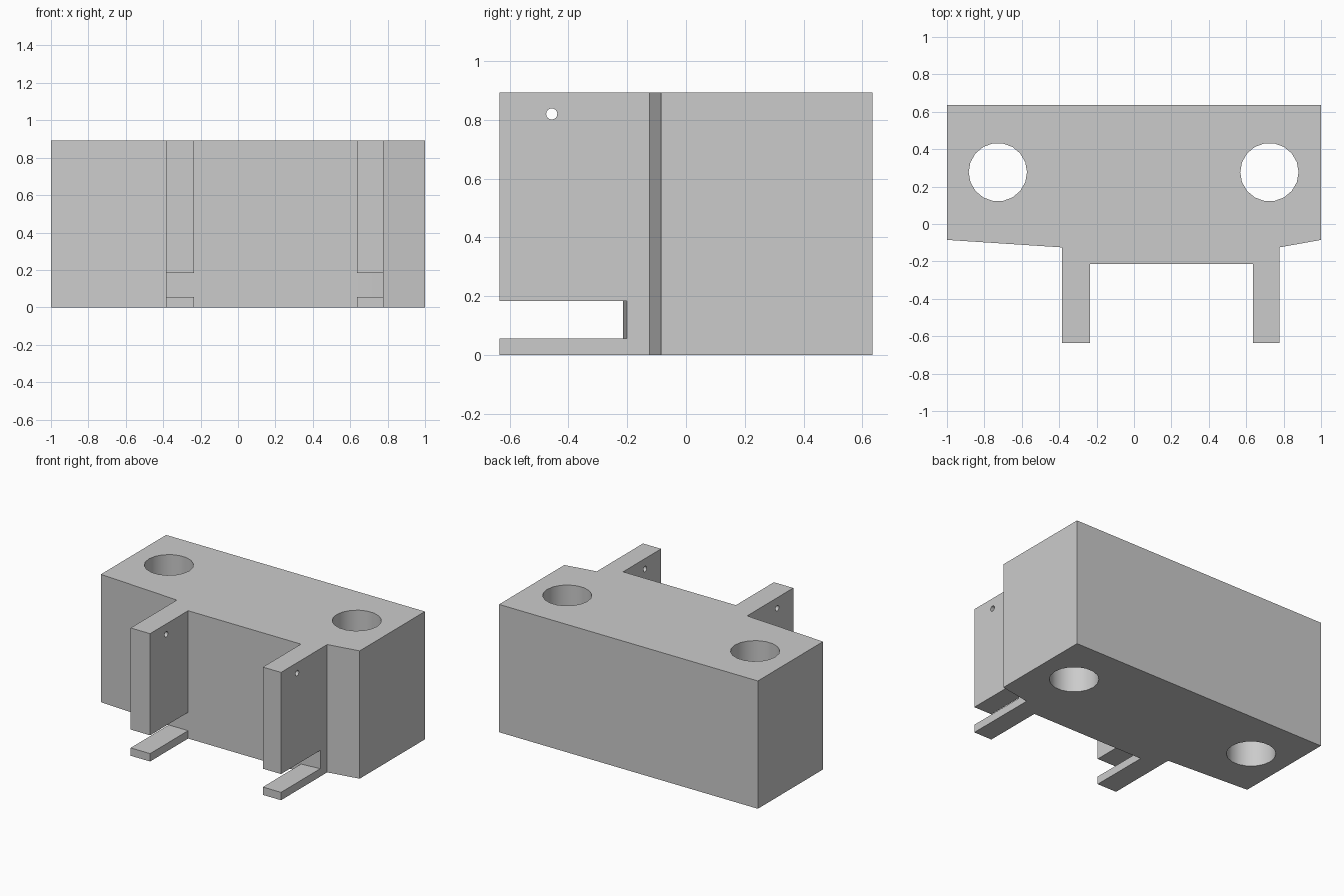
import bpy, bmesh, math
from mathutils import Matrix, Vector

cube = bpy.data.objects.get("Cube")
if cube:
    bpy.data.objects.remove(cube, do_unlink=True)

grey = bpy.data.materials.new("plain grey")
grey.use_nodes = True
colour = (0.6, 0.6, 0.6, 1)
grey.diffuse_color = colour
grey.node_tree.nodes["Principled BSDF"].inputs["Base Color"].default_value = colour

HEIGHT = 0.893
FRONT, BACK, RECESS = -0.635, 0.635, -0.215


def make_object(name, bm):
    bmesh.ops.recalc_face_normals(bm, faces=bm.faces)
    mesh = bpy.data.meshes.new(name)
    bm.to_mesh(mesh)
    bm.free()
    mesh.materials.append(grey)
    obj = bpy.data.objects.new(name, mesh)
    bpy.context.collection.objects.link(obj)
    return obj


def prism(name, outline, low, high):
    """Extrude a plan outline from height low to height high."""
    bm = bmesh.new()
    face = bm.faces.new([bm.verts.new((x, y, low)) for x, y in outline])
    extruded = bmesh.ops.extrude_face_region(bm, geom=[face])["geom"]
    moved = [v for v in extruded if isinstance(v, bmesh.types.BMVert)]
    bmesh.ops.translate(bm, verts=moved, vec=(0, 0, high - low))
    return make_object(name, bm)


def cylinder(name, centre, radius, length, sides, rotation=Matrix()):
    bm = bmesh.new()
    bmesh.ops.create_cone(bm, cap_ends=True, segments=sides, radius1=radius,
                          radius2=radius, depth=length,
                          matrix=Matrix.Translation(Vector(centre)) @ rotation)
    return make_object(name, bm)


# Block with two forward arms and slightly angled shoulders
body = prism("mounting_block", [
    (-1, BACK), (-1, -0.085), (-0.385, -0.125), (-0.385, FRONT),
    (-0.235, FRONT), (-0.235, RECESS), (0.637, RECESS), (0.637, FRONT),
    (0.777, FRONT), (0.777, -0.125), (1, -0.085), (1, BACK)], 0, HEIGHT)

# Vertical bolt holes, in plan a vertex points along x
quarter = Matrix.Rotation(math.pi / 2, 4, "Z")
cutters = [cylinder("bolt_hole_cutter", (x, 0.277, HEIGHT / 2), 0.156, 2, 18, quarter)
           for x in (-0.728, 0.724)]

# Horizontal slots near the foot of each arm
cutters.append(prism("right_slot_cutter", [
    (-0.5, -0.8), (-0.2, -0.8), (-0.2, RECESS), (-0.5, RECESS)], 0.055, 0.183))
cutters.append(prism("left_slot_cutter", [
    (0.6, -0.8), (0.85, -0.8), (0.85, -0.194), (0.637, RECESS), (0.6, RECESS)],
    0.055, 0.183))

# Pin hole through both arms
sideways = Matrix.Rotation(math.pi / 2, 4, "Y")
cutters.append(cylinder("pin_hole_cutter", (0.2, -0.457, 0.82), 0.019, 1.6, 16, sideways))

# Cut everything out, then drop the cutters
bpy.context.view_layer.objects.active = body
body.select_set(True)
for cutter in cutters:
    cutter.hide_render = True
    cut = body.modifiers.new(cutter.name, "BOOLEAN")
    cut.operation = "DIFFERENCE"
    cut.solver = "EXACT"
    cut.object = cutter
    bpy.ops.object.modifier_apply(modifier=cut.name)
    bpy.data.objects.remove(cutter, do_unlink=True)

bpy.ops.object.shade_smooth_by_angle(angle=math.radians(30))
